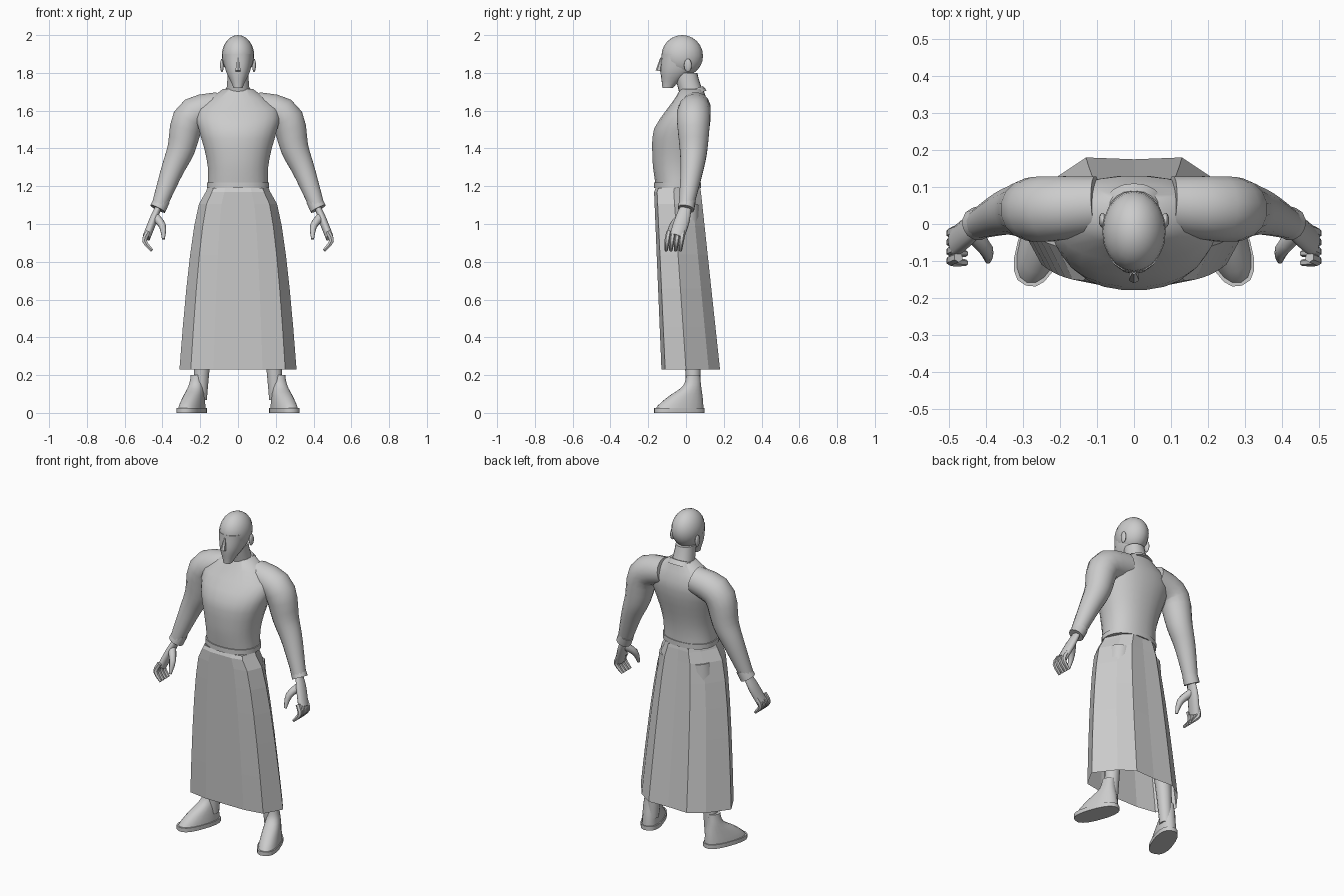
import bpy, bmesh, math
from mathutils import Vector, Matrix

cube = bpy.data.objects.get("Cube")
if cube:
    bpy.data.objects.remove(cube)

grey = bpy.data.materials.new("plain grey")
grey.use_nodes = True
grey.diffuse_color = (.6, .6, .6, 1)
grey.node_tree.nodes["Principled BSDF"].inputs["Base Color"].default_value = grey.diffuse_color


def finish(name, bm, mirror=False, smooth=True):
    bmesh.ops.recalc_face_normals(bm, faces=bm.faces)
    mesh = bpy.data.meshes.new(name)
    bm.to_mesh(mesh)
    bm.free()
    mesh.materials.append(grey)
    part = bpy.data.objects.new(name, mesh)
    bpy.context.collection.objects.link(part)
    if smooth:
        bpy.ops.object.select_all(action='DESELECT')
        bpy.context.view_layer.objects.active = part
        part.select_set(True)
        bpy.ops.object.shade_smooth_by_angle(angle=math.radians(50))
    if mirror:
        part.modifiers.new("mirror", 'MIRROR').use_mirror_merge = False


def skin(bm, loops, caps=True):
    """Join closed loops of points into a surface."""
    rows = [[bm.verts.new(point) for point in loop] for loop in loops]
    for lower, upper in zip(rows, rows[1:]):
        for i in range(len(lower)):
            bm.faces.new((lower[i - 1], lower[i], upper[i], upper[i - 1]))
    if caps:
        bm.faces.new(rows[0])
        bm.faces.new(rows[-1])


def spline(values, t):
    """Smooth value at t along evenly spaced numbers or vectors."""
    last = len(values) - 1
    i = min(int(t * last), last - 1)
    f = t * last - i
    before, start = values[max(i - 1, 0)], values[i]
    end, after = values[i + 1], values[min(i + 2, last)]
    slope_in, slope_out = (end - before) / 2, (after - start) / 2
    ease = f * f * (3 - 2 * f)
    return (start * (1 - ease) + end * ease
            + slope_in * (f * (1 - f) ** 2) - slope_out * (f * f * (1 - f)))


def circle(sides, squareness=1):
    for i in range(sides):
        angle = math.tau * (i + .5) / sides
        c, s = math.cos(angle), math.sin(angle)
        yield (math.copysign(abs(c) ** squareness, c),
               math.copysign(abs(s) ** squareness, s))


def stack(bottom, top, widths, fronts, backs, steps=10, sides=18, squareness=.9):
    """Level rings whose half width, front and back follow smooth profiles."""
    loops = []
    for step in range(steps + 1):
        t = step / steps
        width, front, back = (spline(p, t) for p in (widths, fronts, backs))
        middle, depth = (front + back) / 2, (back - front) / 2
        z = bottom + (top - bottom) * t
        loops.append([Vector((c * width, middle + s * depth, z))
                      for c, s in circle(sides, squareness)])
    return loops


def tube(path, steps=10, sides=12):
    """Round rings along a smooth path of x, y, z, radius."""
    path = [Vector(p) for p in path]
    spots = [spline(path, step / steps) for step in range(steps + 1)]
    loops = []
    for i, spot in enumerate(spots):
        ahead = (spots[min(i + 1, steps)] - spots[max(i - 1, 0)]).xyz.normalized()
        across = Vector((0, 1, 0)).cross(ahead).normalized()
        deep = ahead.cross(across)
        loops.append([spot.xyz + (across * c + deep * s) * spot.w
                      for c, s in circle(sides)])
    return loops


def add(name, *shapes, mirror=False):
    bm = bmesh.new()
    for loops in shapes:
        skin(bm, loops)
    finish(name, bm, mirror)


def ball(name, centre, size, mirror=False):
    bm = bmesh.new()
    place = Matrix.LocRotScale(Vector(centre), None, Vector(size))
    bmesh.ops.create_uvsphere(bm, u_segments=20, v_segments=12, radius=1, matrix=place)
    finish(name, bm, mirror)


# Torso and its hem
add("torso", stack(1.19, 1.715, [.16, .16, .18, .21, .22, .08],
                   [-.16, -.175, -.18, -.17, -.1, -.03],
                   [.075, .08, .1, .125, .13, .09], sides=24))
add("shirt_hem", stack(1.19, 1.22, [.165, .165], [-.17, -.17], [.08, .08], steps=1, sides=24))

# Neck and a collar that rises toward the back
add("neck", stack(1.66, 1.8, [.065, .055], [-.03, -.06], [.1, .06], steps=4))
collar = stack(1.67, 1.7, [.085, .07], [-.05, -.04], [.11, .09], steps=2)
for point in sum(collar, []):
    point.z += point.y / 3
add("collar", collar)

# Skull, jaw, nose and ears
ball("skull", (0, -.02, 1.89), (.086, .11, .11))
add("jaw", stack(1.72, 1.9, [.025, .065, .08], [-.125, -.135, -.13], [-.07, .04, .07]))
add("nose", tube([(0, -.13, 1.88, .006), (0, -.145, 1.81, .016)], steps=3, sides=6))
ball("ear", (.085, .01, 1.84), (.01, .02, .035), mirror=True)

# Arms and cuffs
add("arm", tube([(.1, .05, 1.62, .08), (.25, .04, 1.57, .09), (.3, .04, 1.4, .075),
                 (.35, .03, 1.28, .06), (.42, 0, 1.09, .04)], steps=14, sides=16), mirror=True)
add("cuff", tube([(.4, .01, 1.13, .043), (.425, 0, 1.08, .045)], steps=1), mirror=True)

# Hands: palm, four curled fingers and a thumb
palm = tube([(.42, 0, 1.09, .03), (.45, -.02, 1.02, .04), (.485, -.05, .93, .04)])
for point in sum(palm, []):
    # Flatten the palm sideways around its centre line
    centre = .42 + (1.09 - point.z) * .4
    point.x = centre + (point.x - centre) * .55
fingers = []
for k in range(4):
    y = -.015 - .025 * k
    fingers.append(tube([(.475, y, .96, .014), (.495, y - .01, .91, .014),
                         (.455, y - .015, .86, .009)], steps=6, sides=6))
thumb = tube([(.44, -.02, 1.04, .025), (.4, -.07, .99, .02), (.395, -.1, .92, .008)],
             steps=6, sides=8)
add("hand", palm, thumb, *fingers, mirror=True)

# Flared skirt of flat panels: half hem outline from front to back
HEM = [(0, -.13), (.13, -.13), (.25, -.11), (.31, 0), (.22, .12), (.13, .18), (0, .175)]


def skirt_loop(z, flare, scale=1):
    wide = .55 + .45 * math.sqrt(flare)
    half = [Vector((x * wide, y * (.8 + .2 * flare) - .065 * (1 - flare), 0)) * scale
            for x, y in HEM]
    loop = half + [Vector((-p.x, p.y, 0)) for p in half[-2:0:-1]]
    return [p + Vector((0, 0, z)) for p in loop]


skirt = bmesh.new()
rows = [skirt_loop(1.19, 0, .95)]
for level in range(7):
    drop = (level / 6) ** 1.5
    rows.append(skirt_loop(1.17 - .94 * drop, drop))
skin(skirt, rows, caps=False)
finish("skirt", skirt, smooth=False)

# Legs
add("leg", tube([(.1, 0, 1.1, .07), (.14, 0, .7, .07), (.18, .03, .4, .05),
                 (.2, .04, .07, .036)]), mirror=True)

# Splayed feet on flat soles
sole = stack(0, .025, [.062, .062], [-.14, -.14], [.14, .14], steps=1, squareness=.8)
foot = stack(.02, .2, [.058, .05, .04, .03], [-.135, -.07, .02, .04], [.135, .13, .12, .115])
turn = Matrix.Translation((.245, -.035, 0)) @ Matrix.Rotation(math.radians(20), 4, 'Z')
for name, shape in (("sole", sole), ("foot", foot)):
    add(name, [[turn @ point for point in loop] for loop in shape], mirror=True)
